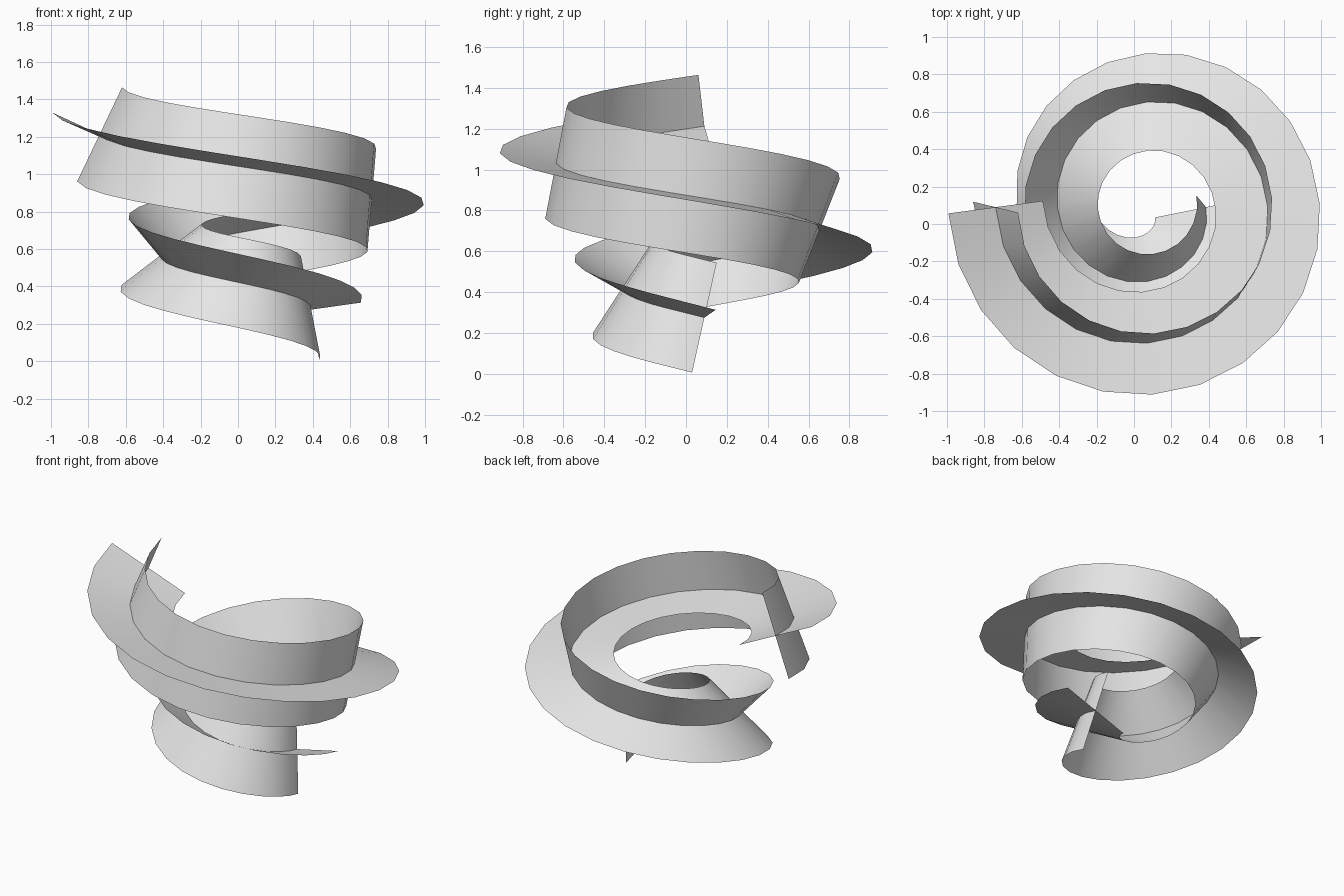
import bpy, bmesh
from math import cos, sin, tau, radians
from mathutils import Vector, Quaternion

cube = bpy.data.objects.get("Cube")
if cube:
    bpy.data.objects.remove(cube, do_unlink=True)

TURNS = 1.5
STEPS = 36
HALF_WIDTH = 0.28
START_LEAN = radians(8)
EXTRA_TWIST = radians(8)

grey = bpy.data.materials.new("light_grey")
grey.use_nodes = True
colour = (0.8, 0.8, 0.8, 1)
grey.diffuse_color = colour
grey.node_tree.nodes["Principled BSDF"].inputs["Base Color"].default_value = colour


def path(t):
    """Widening clockwise spiral that climbs a little faster near the top."""
    r = 0.315 + 0.33 * t
    a = -tau * t
    return Vector((0.07 + r * cos(a), 0.09 + r * sin(a),
                   0.275 + 0.505 * t + 0.08 * t * t))


def tangent(t):
    return (path(t + 0.001) - path(t - 0.001)).normalized()


# Carry one upright direction along the spiral with the least twist
frames = []
along = tangent(0)
up = Vector((-sin(START_LEAN), 0, cos(START_LEAN)))
for i in range(STEPS + 1):
    t = TURNS * i / STEPS
    new = tangent(t)
    up = along.rotation_difference(new) @ up
    if i:
        up = Quaternion(new, EXTRA_TWIST / STEPS) @ up
    up = (up - new * up.dot(new)).normalized()
    along = new
    frames.append((path(t), up.copy(), new.cross(up)))


def ribbon(name, axis):
    """Sweep a flat strip through the frames, with an edge along its middle."""
    bm = bmesh.new()
    rows = [[bm.verts.new(f[0] + f[axis] * HALF_WIDTH * s) for s in (-1, 0, 1)]
            for f in frames]
    for a, b in zip(rows, rows[1:]):
        for k in range(2):
            bm.faces.new((a[k], a[k + 1], b[k + 1], b[k])).smooth = True
    mesh = bpy.data.meshes.new(name)
    bm.to_mesh(mesh)
    bm.free()
    mesh.materials.append(grey)
    obj = bpy.data.objects.new(name, mesh)
    bpy.context.collection.objects.link(obj)


# Two strips crossing at right angles
ribbon("upright_spiral_ribbon", 1)
ribbon("level_spiral_ribbon", 2)
